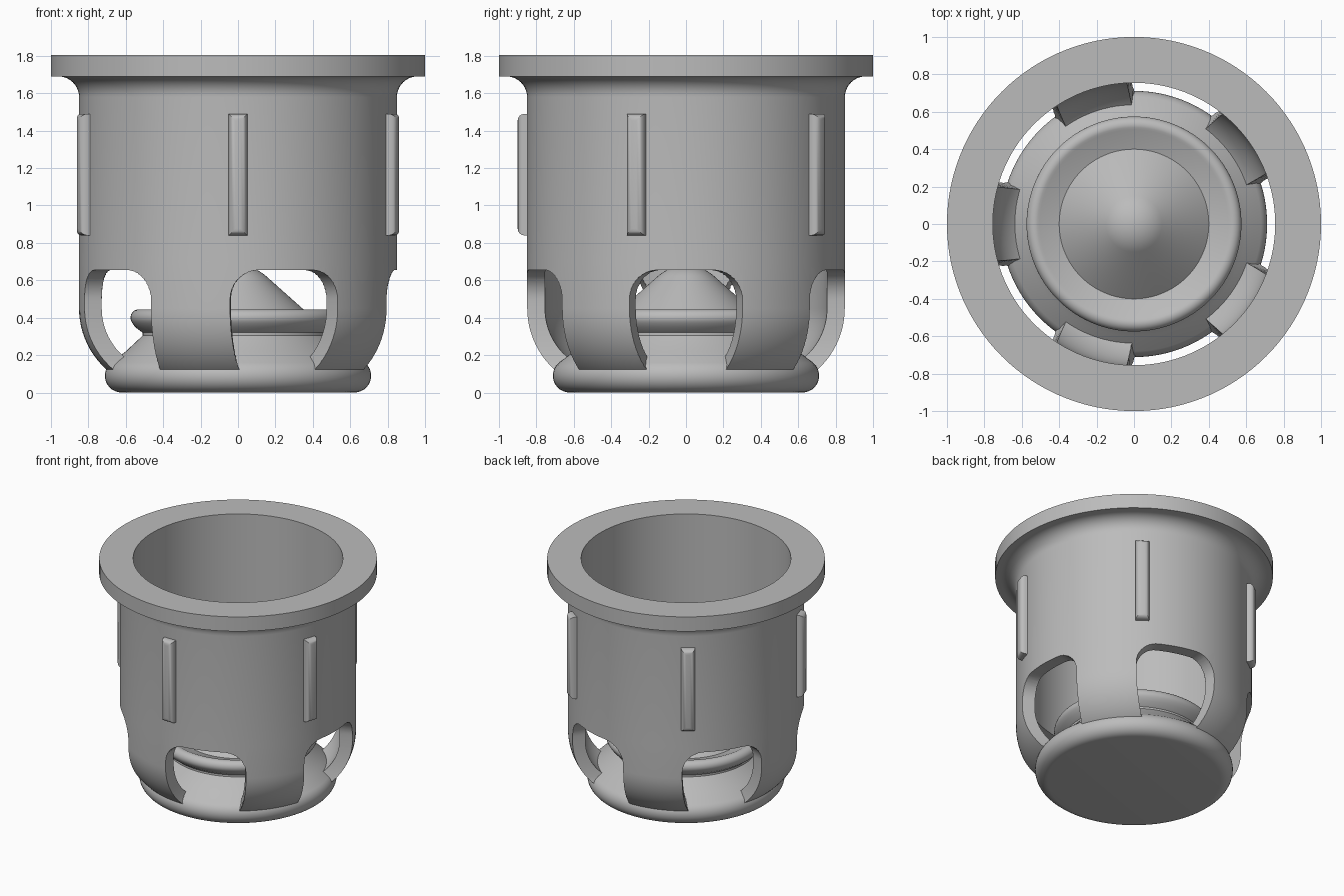
import bpy, bmesh
from math import sin, cos, asin, sqrt, radians, pi
from mathutils import Matrix, Vector

if "Cube" in bpy.data.objects:
    bpy.data.objects.remove(bpy.data.objects["Cube"])

grey = bpy.data.materials.new("plain_grey")
grey.use_nodes = True
colour = (0.5, 0.5, 0.5, 1)
grey.diffuse_color = colour
grey.node_tree.nodes["Principled BSDF"].inputs["Base Color"].default_value = colour


def make_object(name, bm):
    bmesh.ops.recalc_face_normals(bm, faces=bm.faces)
    mesh = bpy.data.meshes.new(name)
    bm.to_mesh(mesh)
    bm.free()
    mesh.materials.append(grey)
    obj = bpy.data.objects.new(name, mesh)
    bpy.context.collection.objects.link(obj)
    return obj


def smooth(obj, angle=30):
    bpy.ops.object.select_all(action='DESELECT')
    obj.select_set(True)
    bpy.context.view_layer.objects.active = obj
    bpy.ops.object.shade_smooth_by_angle(angle=radians(angle))


def arc(cx, cz, r, a0, a1, n=10):
    angles = [radians(a0 + (a1 - a0) * i / n) for i in range(n + 1)]
    return [(cx + r * cos(a), cz + r * sin(a)) for a in angles]


def revolve(name, profile, closed, steps=120):
    bm = bmesh.new()
    verts = [bm.verts.new((r, 0, z)) for r, z in profile]
    edges = [bm.edges.new(pair) for pair in zip(verts, verts[1:])]
    if closed:
        edges.append(bm.edges.new((verts[-1], verts[0])))
    bmesh.ops.spin(bm, geom=verts + edges, cent=(0, 0, 0), axis=(0, 0, 1),
                   angle=2 * pi, steps=steps)
    bmesh.ops.remove_doubles(bm, verts=bm.verts, dist=0.0005)
    return make_object(name, bm)


# Sleeve: flanged tube whose lower wall curves inward
OUTER, INNER, BEND = 0.85, 0.755, 0.45
CX, TILT = 0.412, 52
sleeve_profile = (
    arc(CX, BEND, OUTER - CX, -TILT, 0, 12)
    + [(OUTER, 0.7)]
    + arc(0.96, 1.58, 0.11, 180, 90)
    + [(1, 1.69), (1, 1.805), (INNER, 1.805), (INNER, 0.7)]
    + arc(CX, BEND, INNER - CX, 0, -TILT, 12))
sleeve = revolve("sleeve", sleeve_profile, True)

# Five windows with radial walls leave legs of even width
TOP, FILLET = 0.655, 0.16


def half_window(z):
    drop = max(0, BEND - z)
    radius = CX + sqrt((OUTER - CX) ** 2 - drop ** 2)
    leg = asin(0.222 / radius)
    rise = max(0, z - TOP + FILLET) / FILLET
    leg += FILLET / OUTER * (1 - sqrt(max(0, 1 - rise * rise)))
    return radians(36) - leg


heights = [0.04 + 0.455 * i / 14 for i in range(15)]
heights += [TOP - FILLET + FILLET * sin(pi / 2 * i / 10) for i in range(1, 11)]
outline = [(half_window(z), z) for z in heights]
outline += [(-a, z) for a, z in reversed(outline)]
bm = bmesh.new()
for k in range(5):
    mid = radians(72 * k)
    rings = [[bm.verts.new((r * cos(mid + a), r * sin(mid + a), z))
              for a, z in outline] for r in (0.4, 1.2)]
    for i in range(len(outline)):
        j = (i + 1) % len(outline)
        bm.faces.new((rings[0][i], rings[0][j], rings[1][j], rings[1][i]))
    bm.faces.new(rings[0])
    bm.faces.new(rings[1])
cutter = make_object("window_cutter", bm)
cutter.hide_render = True
cut = sleeve.modifiers.new("windows", 'BOOLEAN')
cut.operation, cut.solver, cut.object = 'DIFFERENCE', 'EXACT', cutter
bpy.context.view_layer.objects.active = sleeve
bpy.ops.object.modifier_apply(modifier=cut.name)
bpy.data.objects.remove(cutter)
smooth(sleeve)

# Plug: rounded foot, flared neck, lipped rim and domed cone
plug_profile = (
    [(0, 0)]
    + arc(0.622, 0.09, 0.09, -90, 50, 12)
    + [(0.6, 0.22), (0.525, 0.29), (0.51, 0.305), (0.51, 0.32), (0.55, 0.35)]
    + arc(0.53, 0.4, 0.045, -40, 125, 10)
    + [(0.4, 0.4)]
    + arc(0, 0.451, 0.228, 49, 90, 8))
smooth(revolve("plug", plug_profile, False), 35)

# Five rounded ribs around the sleeve
for k in range(5):
    turn = Matrix.Rotation(radians(72 * k - 90), 4, 'Z')
    bm = bmesh.new()
    bmesh.ops.create_cube(bm, size=1, matrix=Matrix.Translation((0.84, 0, 1.165))
                          @ Matrix.Diagonal((0.12, 0.1, 0.65, 1)))
    outer_edges = [e for e in bm.edges if all(v.co.x > 0.85 for v in e.verts)]
    bmesh.ops.bevel(bm, geom=outer_edges, offset=0.036, segments=4,
                    profile=0.5, affect='EDGES')
    bm.transform(turn)
    smooth(make_object("rib_%d" % (k + 1), bm))
